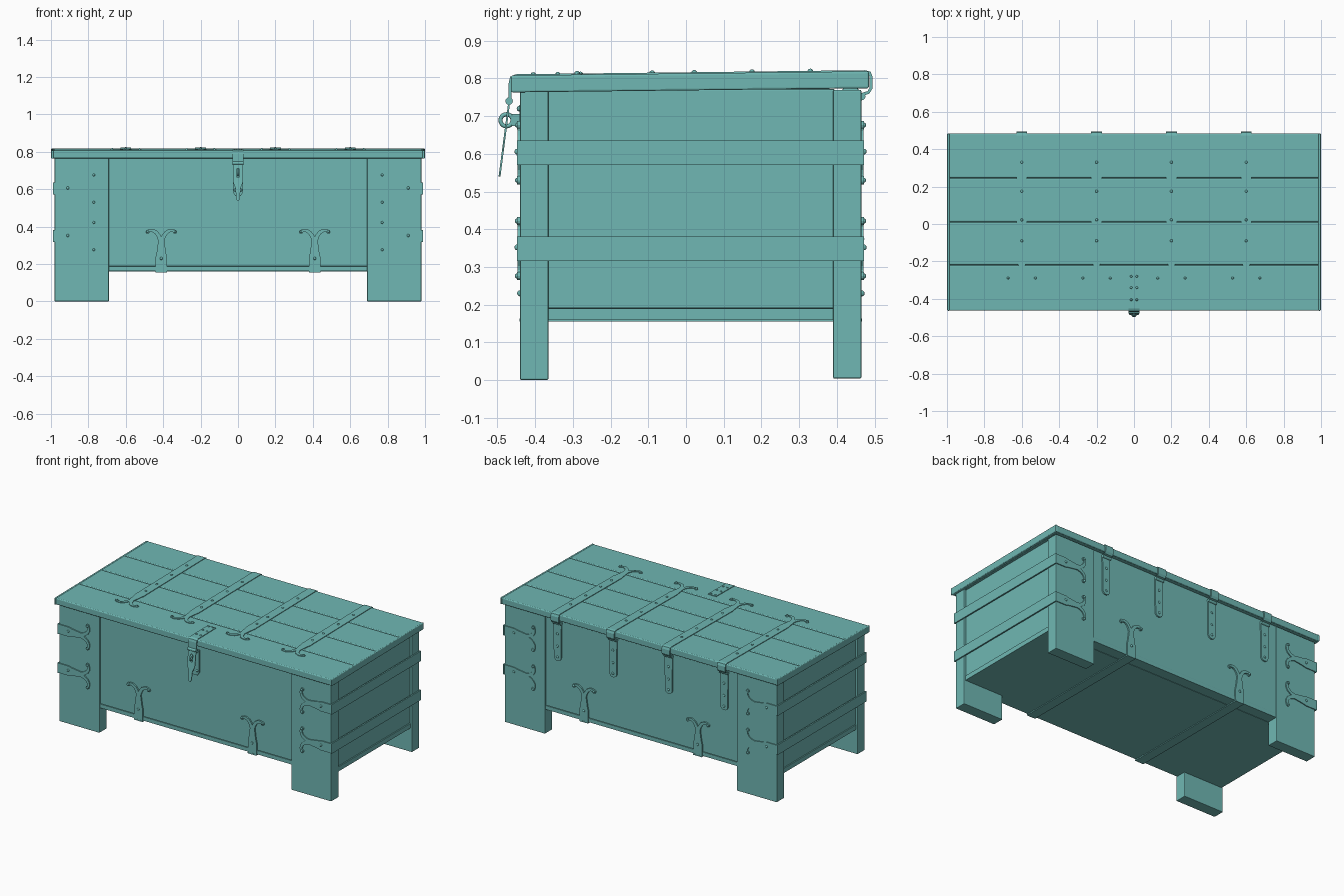
import bpy, bmesh
from math import pi, sin, cos
from mathutils import Vector, Matrix

if "Cube" in bpy.data.objects:
    bpy.data.objects.remove(bpy.data.objects["Cube"])

X, Y, Z = Vector((1, 0, 0)), Vector((0, 1, 0)), Vector((0, 0, 1))
FRONT_LEG, BACK_LEG = -0.44, 0.465      # outer faces of the legs
FRONT, BACK = -0.431, 0.457             # outer faces of the wall panels
SLOPE = 0.0115                          # the lid rises slightly to the back
paint = bpy.data.materials.new("teal_paint")
paint.diffuse_color = (0.16, 0.475, 0.452, 1)
paint.use_nodes = True
paint.node_tree.nodes["Principled BSDF"].inputs["Base Color"].default_value = paint.diffuse_color


def lid_z(y):
    return 0.807 + SLOPE * (y + 0.46)


def finish(name, bm, bevel=0.0, segments=2):
    bmesh.ops.recalc_face_normals(bm, faces=bm.faces)
    me = bpy.data.meshes.new(name)
    bm.to_mesh(me)
    bm.free()
    me.materials.append(paint)
    ob = bpy.data.objects.new(name, me)
    bpy.context.collection.objects.link(ob)
    if bevel:
        m = ob.modifiers.new("bevel", 'BEVEL')
        m.width, m.segments = bevel, segments
    return ob


def prism(bm, pts, o, u, v, n):
    """Extrude the 2D outline pts, laid out on axes u and v at o, by vector n."""
    f = bm.faces.new([bm.verts.new(o + u * a + v * b) for a, b in pts])
    r = bmesh.ops.extrude_face_region(bm, geom=[f], use_keep_orig=True)
    bmesh.ops.translate(bm, vec=n, verts=[g for g in r['geom'] if isinstance(g, bmesh.types.BMVert)])


def add_box(bm, x0, x1, y0, y1, z0, z1):
    prism(bm, [(x0, y0), (x1, y0), (x1, y1), (x0, y1)], Z * z0, X, Y, Z * (z1 - z0))


def box(name, *b, bevel=0.004):
    bm = bmesh.new()
    add_box(bm, *b)
    return finish(name, bm, bevel)


def ribbon(path, widths):
    """Outline of a 2D path with a half width at every point."""
    left, right = [], []
    for i, p in enumerate(path):
        a, b = path[max(i - 1, 0)], path[min(i + 1, len(path) - 1)]
        t = Vector((b[0] - a[0], b[1] - a[1])).normalized() * widths[i]
        left.append((p[0] - t.y, p[1] + t.x))
        right.append((p[0] + t.y, p[1] - t.x))
    return left + right[::-1]


def stud(bm, p, r=0.008):
    bmesh.ops.create_uvsphere(bm, u_segments=10, v_segments=6, radius=r, matrix=Matrix.Translation(p))


def disc(r, c=(0, 0)):
    return [(c[0] + r * cos(i * pi / 6), c[1] + r * sin(i * pi / 6)) for i in range(12)]


def fork(bm, o, d, s, n):
    """Tapered strap end that splits into two curling horns, with studs."""
    prism(bm, [(0, -.031), (.025, -.025), (.105, -.014), (.105, .014), (.025, .025), (0, .031)], o, d, s, n)
    horn = [(.085, .004), (.112, .012), (.133, .026), (.143, .043), (.145, .058), (.141, .07)]
    for side in (s, -s):
        prism(bm, ribbon(horn, [.011, .011, .010, .009, .008, .007]), o, d, side, n)
        prism(bm, disc(.011, (.137, .073)), o, d, side, n * 1.1)
        stud(bm, o + d * .139 + side * .073 + n, .007)


# Legs, side walls
for sx, side in ((-1, "left"), (1, "right")):
    x0, x1 = sorted((sx * .69, sx * .98))
    box("front_leg_" + side, x0, x1, FRONT_LEG, -.365, 0, .77)
    box("back_leg_" + side, x0, x1, .39, BACK_LEG, .004, .77)
    x0, x1 = sorted((sx * .93, sx * .965))
    box("side_wall_" + side, x0, x1, -.37, .395, .19, .772)

# Front and back walls, bottom board
box("front_wall", -.7, .7, FRONT, -.39, .187, .77)
box("back_wall", -.7, .7, .415, BACK, .187, .775)
bm = bmesh.new()
add_box(bm, -.69, .69, FRONT - .003, BACK + .003, .162, .187)
add_box(bm, -.97, .97, -.366, .391, .16, .19)
finish("bottom_board", bm)

# Lid planks over a thin core, closed by a trim at both ends
edges = [-.462, -.22, .011, .245, .484]
slant = Y + Z * SLOPE
for i in range(4):
    bm = bmesh.new()
    a, b = edges[i] + .002 * (i > 0), edges[i + 1] - .002 * (i < 3)
    prism(bm, [(-.99, a), (.99, a), (.99, b), (-.99, b)],
          Z * (lid_z(0) - .042), X, slant, Z * .042)
    finish("lid_plank_%d" % (i + 1), bm, .006, 3)
bm = bmesh.new()
prism(bm, [(-.98, -.455), (.98, -.455), (.98, .477), (-.98, .477)], Z * (lid_z(0) - .043), X, slant, Z * .036)
finish("lid_core", bm)
for sx, side in ((-1, "left"), (1, "right")):
    bm = bmesh.new()
    prism(bm, [(sx * .986, -.464), (sx * .999, -.464), (sx * .999, .485), (sx * .986, .485)],
          Z * (lid_z(0) - .044), X, slant, Z * .045)
    finish("lid_end_trim_" + side, bm, .005, 3)

# Iron corner straps wrapping the ends
for sx, side in ((-1, "left"), (1, "right")):
    for zc, level in ((.603, "upper"), (.349, "lower")):
        bm = bmesh.new()
        x0, x1 = sorted((sx * .979, sx * .988))
        add_box(bm, x0, x1, FRONT_LEG - .008, BACK_LEG + .007, zc - .0325, zc + .0325)
        for y, n in ((FRONT_LEG, -Y * .007), (BACK_LEG, Y * .006)):
            x0, x1 = sorted((sx * .91, sx * .985))
            y0, y1 = sorted((y, y + n.y))
            add_box(bm, x0, x1, y0, y1, zc - .031, zc + .031)
            fork(bm, Vector((sx * .91, y, zc)), X * -sx, Z, n)
            stud(bm, Vector((sx * .91, y, zc + .003)) + n)
        finish("corner_strap_%s_%s" % (level, side), bm)

# Iron straps under the chest
for x, side in ((-.41, "left"), (.41, "right")):
    bm = bmesh.new()
    add_box(bm, x - .031, x + .031, FRONT - .01, BACK + .01, .155, .163)
    for y, n in ((FRONT, -Y * .009), (BACK, Y * .009)):
        y0, y1 = sorted((y, y + n.y))
        add_box(bm, x - .031, x + .031, y0, y1, .155, .235)
        fork(bm, Vector((x, y, .235)), Z, X, n)
        stud(bm, Vector((x, y, .23)) + n)
    finish("bottom_strap_" + side, bm)

# Lid straps, hinge barrels and hinge plates
bend = [(-.15, lid_z(-.15)), (.474, lid_z(.474)), (.487, .815), (.491, .803), (.491, .775), (.484, .763), (.468, .758)]
for i, x in enumerate((-.6, -.2, .2, .6)):
    bm = bmesh.new()
    prism(bm, ribbon(bend, [.004] * len(bend)), X * (x - .029), Y, Z, X * .058)
    fork(bm, Vector((x, -.15, lid_z(-.15))), -slant, X, Z * .004)
    for y in (.33, .175, .022, -.09):
        stud(bm, Vector((x, y, lid_z(y) + .002)))
    finish("lid_strap_%d" % (i + 1), bm)
    bm = bmesh.new()
    prism(bm, disc(.01), Vector((x - .03, .466, .752)), Y, Z, X * .06)
    finish("hinge_barrel_%d" % (i + 1), bm)
    bm = bmesh.new()
    outline = [(-.028, .755)] + [(-.026 * cos(k * pi / 8), .53 - .026 * sin(k * pi / 8)) for k in range(9)] + [(.028, .755)]
    prism(bm, outline, Vector((x, BACK, 0)), X, Z, Y * .009)
    for z in (.68, .6, .53):
        stud(bm, Vector((x, BACK + .008, z)))
    finish("hinge_plate_%d" % (i + 1), bm)

# Latch: lid plate bent over the front edge
bm = bmesh.new()
path = [(-.268, lid_z(-.268)), (-.452, lid_z(-.452)), (-.463, .802), (-.466, .79), (-.467, .745)]
prism(bm, ribbon(path, [.004] * 5), X * -.03, Y, Z, X * .06)
for y in (-.28, -.34, -.405):
    for x in (-.015, .015):
        stud(bm, Vector((x, y, lid_z(y) + .002)), .007)
finish("latch_top_plate", bm)
bm = bmesh.new()
prism(bm, disc(.01), Vector((-.03, -.469, .74)), Y, Z, X * .06)
finish("latch_barrel", bm)

# Hanging hasp with a slot, leaning away from the wall
bm = bmesh.new()
half = [(0, 0), (.028, 0), (.028, -.095), (.022, -.115), (.013, -.133), (.011, -.185), (.006, -.199), (0, -.2),
        (0, -.078), (.008, -.074), (.008, -.032), (0, -.028)]
for u in (X, -X):
    prism(bm, half, Vector((0, -.466, .74)), u, Vector((0, .13, 1)), Y * -.005)
finish("latch_hasp", bm)

# Wall plate and staple of the latch
bm = bmesh.new()
prism(bm, [(-.028, .73), (-.028, .585), (-.015, .565), (.015, .565), (.028, .585), (.028, .73)],
      Y * FRONT, X, Z, Y * -.01)
for z in (.595, .72):
    for x in (-.015, .015):
        stud(bm, Vector((x, FRONT - .01, z)))
finish("latch_wall_plate", bm)
bm = bmesh.new()
add_box(bm, -.0055, .0055, -.462, -.435, .674, .706)
finish("latch_staple_base", bm)
bpy.ops.mesh.primitive_torus_add(location=(0, -.476, .689), rotation=(0, pi / 2, 0), major_segments=20,
                                 minor_segments=8, major_radius=.016, minor_radius=.0055)
ring = bpy.context.object
ring.name = "latch_staple_ring"
ring.data.materials.append(paint)
bpy.ops.object.shade_smooth()
